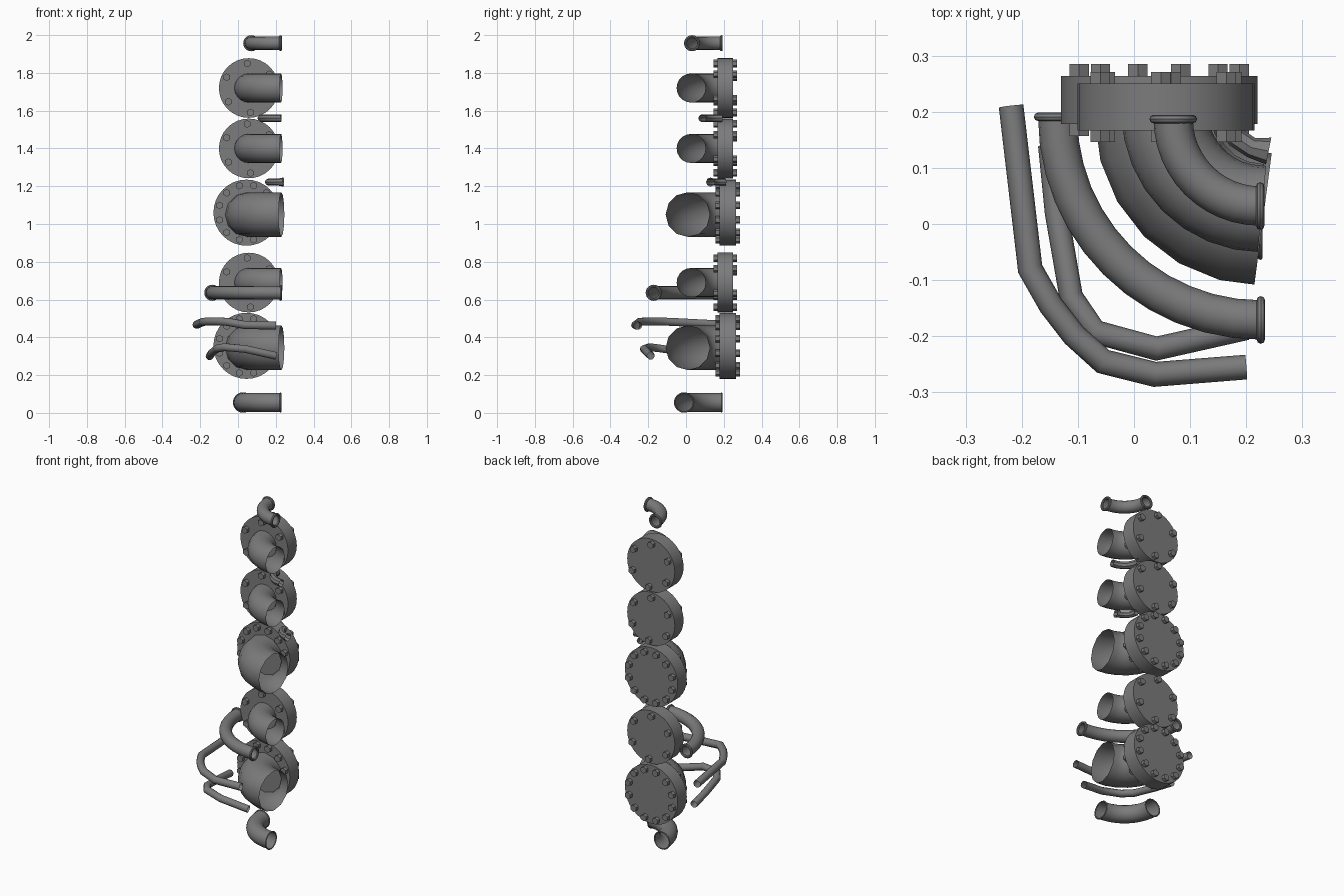
import bpy, bmesh, math
from mathutils import Vector, Matrix

if "Cube" in bpy.data.objects:
    bpy.data.objects.remove(bpy.data.objects["Cube"], do_unlink=True)

steel = bpy.data.materials.new("dark_grey_steel")
steel.use_nodes = True
GREY = (0.2, 0.2, 0.2, 1)
steel.diffuse_color = GREY
steel.node_tree.nodes["Principled BSDF"].inputs["Base Color"].default_value = GREY
UP = Vector((0, 0, 1))


def finish(name, bm):
    mesh = bpy.data.meshes.new(name)
    bm.to_mesh(mesh)
    bm.free()
    mesh.materials.append(steel)
    obj = bpy.data.objects.new(name, mesh)
    bpy.context.collection.objects.link(obj)
    bpy.ops.object.select_all(action="DESELECT")
    obj.select_set(True)
    bpy.context.view_layer.objects.active = obj
    bpy.ops.object.shade_smooth_by_angle(angle=math.radians(40))
    return obj


def tube(name, path, radius, sides, flare=1.0):
    """Open pipe swept along a mostly level path, with mitred joints."""
    pts = [Vector(p) for p in path]
    bm = bmesh.new()
    rings = []
    for i, p in enumerate(pts):
        before = (p - pts[i - 1]).normalized() if i else (pts[1] - p).normalized()
        after = (pts[i + 1] - p).normalized() if i < len(pts) - 1 else before
        along = (before + after).normalized()
        side = along.cross(UP).normalized()
        rise = side.cross(along)
        mitre = 1 / max(along.dot(before), 0.5)
        r = radius * (flare if i == len(pts) - 1 else 1)
        ring = []
        for k in range(sides):
            a = math.tau * k / sides
            ring.append(bm.verts.new(p + r * (math.cos(a) * mitre * side + math.sin(a) * rise)))
        rings.append(ring)
    for a, b in zip(rings, rings[1:]):
        for k in range(sides):
            n = (k + 1) % sides
            bm.faces.new((a[k], b[k], b[n], a[n]))
    return finish(name, bm)


def bead(name, location, axis, radius, thickness):
    """Rounded lip around a pipe end."""
    turn = (0, math.pi / 2, 0) if axis == "x" else (math.pi / 2, 0, 0)
    bpy.ops.mesh.primitive_torus_add(location=location, rotation=turn, major_radius=radius,
                                     minor_radius=thickness, major_segments=24, minor_segments=8)
    obj = bpy.context.object
    obj.name = name
    obj.data.materials.append(steel)
    bpy.ops.object.shade_smooth_by_angle(angle=math.radians(40))


def elbow(name, z, corner, bend, radius, sides=16, steps=8, lip=0.0, flare=1.0):
    """Quarter bend from the back (+y) round to the right-hand opening (+x)."""
    cx, cy = corner
    path = []
    for i in range(steps + 1):
        a = math.pi + math.pi / 2 * i / steps
        path.append((cx + bend * math.cos(a), cy + bend * math.sin(a), z))
    tube(name, path, radius, sides, flare)
    if lip:
        bead(name + "_back_lip", path[0], "y", radius, lip)
        bead(name + "_side_lip", path[-1], "x", radius, lip)


def cylinder(bm, x, z, y0, y1, radius, sides):
    place = Matrix.Translation((x, (y0 + y1) / 2, z)) @ Matrix.Rotation(math.pi / 2, 4, "X")
    bmesh.ops.create_cone(bm, cap_ends=True, segments=sides, radius1=radius, radius2=radius,
                          depth=y1 - y0, matrix=place)


def flange(name, x, z, radius, y0, y1, bolts, bolt_circle, start):
    """Blind disc with a ring of through bolts."""
    bm = bmesh.new()
    cylinder(bm, x, z, y0, y1, radius, 32)
    finish(name + "_flange", bm)
    bm = bmesh.new()
    for i in range(bolts):
        a = start + math.tau * i / bolts
        cylinder(bm, x + bolt_circle * math.cos(a), z + bolt_circle * math.sin(a),
                 y0 - 0.021, y1 + 0.021, 0.02, 6)
    finish(name + "_bolts", bm)


# Narrow flanged elbows
for name, z in (("upper", 1.72), ("second", 1.4), ("fourth", 0.69)):
    flange(name, 0.057, z, 0.158, 0.167, 0.25, 6, 0.13, math.radians(34))
    elbow(name + "_elbow", z, (0.228, 0.2), 0.173, 0.077, sides=20)

# Wide flanged elbows
for name, z in (("third", 1.06), ("lowest", 0.355)):
    flange(name, 0.045, z, 0.175, 0.178, 0.264, 12, 0.148, math.radians(15))
    elbow(name + "_elbow", z - 0.01, (0.23, 0.19), 0.181, 0.118, sides=12, steps=6)

# Loose elbows with lipped ends
elbow("top_pipe", 1.957, (0.225, 0.187), 0.155, 0.035, steps=12, lip=0.0075)
elbow("long_pipe", 0.636, (0.226, 0.191), 0.362, 0.035, steps=12, lip=0.0075)
elbow("bottom_pipe", 0.055, (0.225, 0.188), 0.198, 0.05, steps=10, lip=0.004)

# Small connecting elbows
elbow("small_pipe", 1.56, (0.228, 0.19), 0.104, 0.021, sides=8, steps=5)
elbow("flared_pipe", 1.222, (0.24, 0.21), 0.08, 0.018, sides=8, steps=4, flare=1.35)

# Thin bent hoses
tube("upper_hose", [(-0.219, 0.21, 0.467), (-0.185, -0.08, 0.482), (-0.148, -0.145, 0.484),
                    (-0.107, -0.198, 0.484), (-0.055, -0.245, 0.482), (0.037, -0.268, 0.465),
                    (0.2, -0.255, 0.462)], 0.022, 10)
tube("lower_hose", [(-0.15, 0.14, 0.3), (-0.138, 0.02, 0.318), (-0.112, -0.13, 0.34),
                    (-0.07, -0.192, 0.348), (0.04, -0.222, 0.338), (0.2, -0.186, 0.302)], 0.021, 10)
